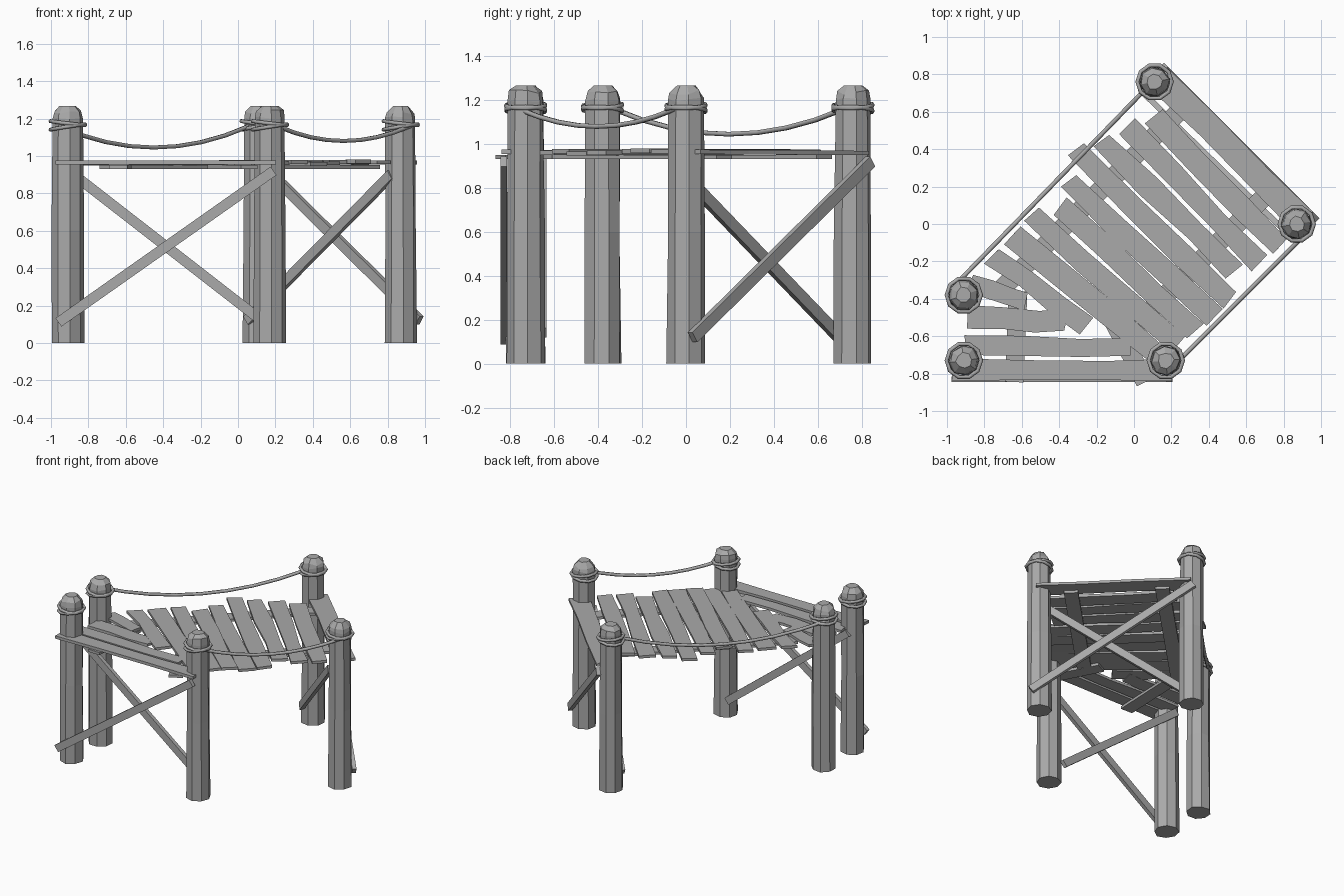
import bpy, bmesh, math, random
from mathutils import Vector, Matrix

random.seed(4)
if "Cube" in bpy.data.objects:
    bpy.data.objects.remove(bpy.data.objects["Cube"])

wood = bpy.data.materials.new("grey wood")
wood.use_nodes = True
wood.diffuse_color = (0.40, 0.40, 0.40, 1)
wood.node_tree.nodes["Principled BSDF"].inputs["Base Color"].default_value = wood.diffuse_color


def finish(name, bm):
    bmesh.ops.recalc_face_normals(bm, faces=bm.faces)
    mesh = bpy.data.meshes.new(name)
    bm.to_mesh(mesh)
    bm.free()
    mesh.materials.append(wood)
    ob = bpy.data.objects.new(name, mesh)
    bpy.context.collection.objects.link(ob)
    return ob


def loft(name, rings):
    """Skin equal-sized rings of points and cap both ends."""
    bm = bmesh.new()
    rows = [[bm.verts.new(p) for p in ring] for ring in rings]
    n = len(rows[0])
    for a, b in zip(rows, rows[1:]):
        for i in range(n):
            j = (i + 1) % n
            bm.faces.new((a[i], a[j], b[j], b[i]))
    bm.faces.new(rows[0])
    bm.faces.new(rows[-1])
    return finish(name, bm)


def board(name, start, end, width, thick, wobble=0.0):
    """Rectangular timber between two points, with worn uneven edges."""
    a, b = Vector(start), Vector(end)
    along = (b - a).normalized()
    if abs(along.z) < 0.2:
        side = Vector((-along.y, along.x, 0)).normalized()
    else:
        side = Vector((0, 0, 1)).cross(along).cross(along).normalized()
    up = along.cross(side)
    rings = []
    for t in (0, 0.35, 0.7, 1):
        c = a.lerp(b, t)
        l, r = (width / 2 + random.uniform(-wobble, wobble) for _ in "lr")
        skew = along * random.uniform(-wobble, wobble)
        rings.append([c + side * l + up * thick / 2 + skew, c - side * r + up * thick / 2 - skew,
                      c - side * r - up * thick / 2 - skew, c + side * l - up * thick / 2 + skew])
    return loft(name, rings)


def rope(name, points, radius, cyclic=False):
    curve = bpy.data.curves.new(name, "CURVE")
    curve.dimensions = "3D"
    curve.bevel_depth = radius
    curve.bevel_resolution = 1
    curve.use_fill_caps = True
    line = curve.splines.new("POLY")
    line.points.add(len(points) - 1)
    for p, co in zip(line.points, points):
        p.co = (*co, 1)
    line.use_cyclic_u = cyclic
    curve.materials.append(wood)
    ob = bpy.data.objects.new(name, curve)
    bpy.context.collection.objects.link(ob)


# Posts with chipped tops and rope lashings
posts = {"back": (0.11, 0.76), "left": (0.87, 0.0), "front": (0.17, -0.73),
         "front_right": (-0.91, -0.73), "back_right": (-0.91, -0.38)}
for name, (x, y) in posts.items():
    turn = random.uniform(0, 0.8)
    rings = []
    for z, r in ((0, 0.088), (0.6, 0.085), (1.2, 0.081), (1.235, 0.074), (1.268, 0.042)):
        ring = []
        for i in range(8):
            a = turn + i * math.tau / 8
            q = r + random.uniform(-0.004, 0.004)
            dz = random.uniform(-0.012, 0.012) if 1.19 < z < 1.25 else 0
            ring.append((x + q * math.cos(a), y + q * math.sin(a), z + dz))
        rings.append(ring)
    loft(name + "_post", rings)
    for k, tilt in enumerate((0.16, -0.12)):
        loop = []
        for i in range(10):
            a = i * math.tau / 10
            loop.append((x + 0.092 * math.cos(a), y + 0.092 * math.sin(a),
                         1.155 + 0.02 * k + 0.092 * tilt * math.cos(a + turn)))
        rope(f"{name}_lashing_{k + 1}", loop, 0.011, True)


# Sagging hand ropes
def hand_rope(name, a, b, sag):
    pts = []
    for i in range(9):
        t = i / 8
        pts.append((a[0] + (b[0] - a[0]) * t, a[1] + (b[1] - a[1]) * t,
                    1.16 - sag * 4 * t * (1 - t)))
    rope(name, pts, 0.012)


hand_rope("back_hand_rope", (-0.96, -0.33), (0.06, 0.72), 0.115)
hand_rope("front_hand_rope", (0.21, -0.76), (0.92, -0.05), 0.08)


# Diagonal deck planks: s runs along the deck, d across it
def deck(s, d, z):
    return ((s - d) / 2, (s + d) / 2, z)


planks = [(0.91, 0.66, 0.92, -0.90), (0.68, 0.47, 0.66, -0.90), (0.48, 0.56, 0.46, -0.88),
          (0.27, 0.62, 0.29, -0.79), (0.09, 0.71, 0.10, -0.92), (-0.12, 0.58, -0.07, -0.93),
          (-0.30, 0.49, -0.24, -0.90), (-0.50, 0.60, -0.40, -0.88), (-0.71, 0.59, -0.57, -0.80)]
for i, (s0, d0, s1, d1) in enumerate(planks):
    z = 0.963 + random.uniform(-0.004, 0.004)
    board(f"deck_plank_{i + 1}", deck(s0, d0, z), deck(s1, d1, z + random.uniform(-0.006, 0.006)),
          0.135 if i == 0 else 0.115, 0.02, 0.009)

# Fanned planks turning the corner
board("fan_plank_1", (-0.76, -0.17, 0.965), (-0.25, -0.54, 0.960), 0.11, 0.02, 0.012)
board("fan_plank_2", (-0.88, -0.31, 0.962), (-0.58, -0.42, 0.962), 0.09, 0.02, 0.008)
board("fan_plank_3", (-0.89, -0.50, 0.960), (-0.36, -0.52, 0.960), 0.12, 0.02, 0.012)
board("fan_plank_4", (-0.90, -0.65, 0.962), (-0.02, -0.66, 0.962), 0.10, 0.02, 0.008)
board("edge_plank", (-0.97, -0.78, 0.965), (0.20, -0.78, 0.965), 0.11, 0.022, 0.008)

# Joists under the deck
board("back_joist", deck(-1.05, 0.36, 0.941), deck(0.90, 0.36, 0.941), 0.10, 0.02)
board("front_joist", deck(-0.60, -0.55, 0.941), deck(0.90, -0.55, 0.941), 0.10, 0.02)
board("corner_joist_right", (-0.64, -0.845, 0.941), (-0.62, -0.36, 0.941), 0.10, 0.02)
board("corner_joist_left", (0.06, -0.845, 0.941), (-0.12, -0.50, 0.941), 0.10, 0.02)

# Crossed braces outside and inside the two braced sides
board("front_outer_brace", (-0.96, -0.83, 0.11), (0.19, -0.83, 0.92), 0.055, 0.03)
board("front_inner_brace", (-0.93, -0.65, 0.94), (0.10, -0.65, 0.14), 0.055, 0.03)
board("side_outer_brace", (0.97, 0.03, 0.12), (0.16, 0.84, 0.92), 0.055, 0.03)
board("side_inner_brace", (0.82, -0.05, 0.90), (0.05, 0.70, 0.12), 0.055, 0.03)
